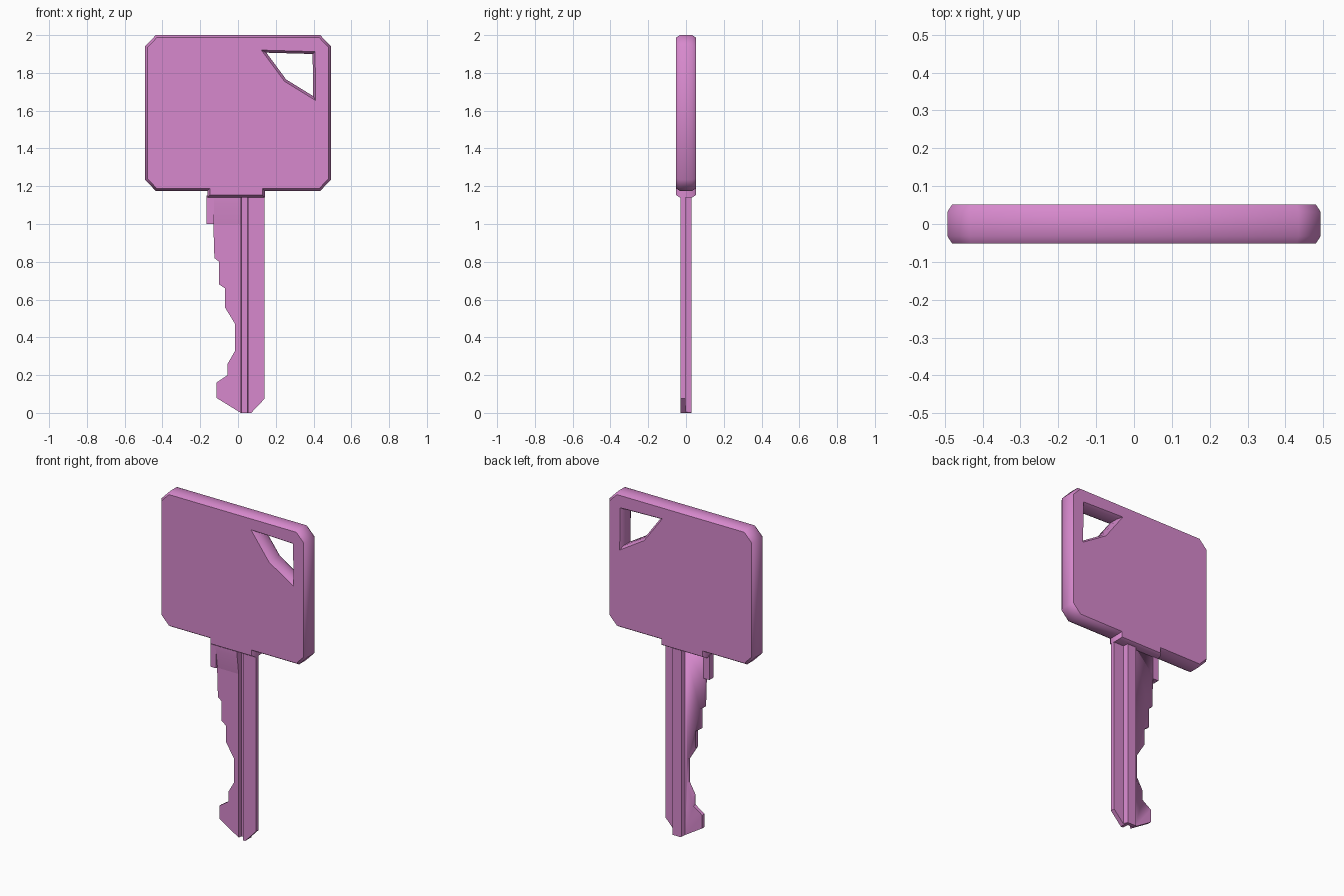
import bpy, bmesh, math
from mathutils import Vector

cube = bpy.data.objects.get("Cube")
if cube:
    bpy.data.objects.remove(cube, do_unlink=True)

pink = bpy.data.materials.new("orchid_pink")
pink.use_nodes = True
COLOUR = (0.68, 0.25, 0.61, 1)
pink.diffuse_color = COLOUR
pink.node_tree.nodes["Principled BSDF"].inputs["Base Color"].default_value = COLOUR


def finish(bm, name, angle):
    """Turn a bmesh into a named, shaded object."""
    bmesh.ops.recalc_face_normals(bm, faces=bm.faces)
    mesh = bpy.data.meshes.new(name)
    bm.to_mesh(mesh)
    bm.free()
    mesh.materials.append(pink)
    ob = bpy.data.objects.new(name, mesh)
    bpy.context.collection.objects.link(ob)
    bpy.ops.object.select_all(action='DESELECT')
    ob.select_set(True)
    bpy.context.view_layer.objects.active = ob
    bpy.ops.object.shade_smooth_by_angle(angle=math.radians(angle))
    return ob


def prism(name, points, vector):
    """Extrude a closed outline of 3D points along a vector."""
    bm = bmesh.new()
    face = bm.faces.new([bm.verts.new(p) for p in points])
    made = bmesh.ops.extrude_face_region(bm, geom=[face])["geom"]
    bmesh.ops.translate(bm, vec=vector,
                        verts=[v for v in made if isinstance(v, bmesh.types.BMVert)])
    return finish(bm, name, 20)


def inset(points, d):
    """Mitred offset to the left of the direction of travel."""
    result = []
    pts = [Vector(p) for p in points]
    for i, p in enumerate(pts):
        a = (p - pts[i - 1]).normalized()
        b = (pts[(i + 1) % len(pts)] - p).normalized()
        na, nb = Vector((-a.y, a.x)), Vector((-b.y, b.x))
        result.append(p + (na + nb) * d / (1 + na.dot(nb)))
    return result


def bevelled_plate(name, loops, half, rim, d):
    """Plate with holes; every rim is bevelled on front and back."""
    bm = bmesh.new()
    caps = {-half: [], half: []}
    for loop in loops:
        rings = []
        for y, amount in ((-half, d), (-rim, 0), (rim, 0), (half, d)):
            ring = [bm.verts.new((p.x, y, p.y)) for p in inset(loop, amount)]
            rings.append(ring)
        for r, s in zip(rings, rings[1:]):
            for i in range(len(r)):
                bm.faces.new((r[i - 1], r[i], s[i], s[i - 1]))
        for y, ring in ((-half, rings[0]), (half, rings[-1])):
            caps[y] += [bm.edges.get((ring[i - 1], ring[i])) for i in range(len(ring))]
    for edges in caps.values():
        bmesh.ops.triangle_fill(bm, edges=edges, use_beauty=True, normal=(0, 1, 0))
    return finish(bm, name, 50)


# Head with clipped corners, lower collar and a keyring hole
head_outline = [(-0.162, 1.14), (0.142, 1.14), (0.142, 1.175), (0.435, 1.175),
                (0.493, 1.235), (0.493, 1.94), (0.435, 2.0), (-0.435, 2.0),
                (-0.493, 1.94), (-0.493, 1.235), (-0.435, 1.175), (-0.162, 1.175)]
hole_outline = [(0.15, 1.907), (0.395, 1.9), (0.398, 1.677), (0.255, 1.765)]
bevelled_plate("head", [head_outline, hole_outline], 0.052, 0.032, 0.013)

# Blade: a stepped, grooved section running the full length
section = [(-0.2, -0.015), (0.015, -0.015), (0.018, 0.008), (0.05, 0.008),
           (0.054, -0.03), (0.142, -0.03), (0.142, -0.003), (0.075, -0.003),
           (0.07, 0.03), (0.01, 0.03), (0.0, 0.008), (-0.2, 0.008)]
blade = prism("blade", [(x, y, -0.05) for x, y in section], (0, 0, 1.21))

# Cut silhouette with teeth and pointed tip
teeth = [(-0.13, 1.15), (-0.13, 0.98), (-0.125, 0.82), (-0.1, 0.8), (-0.1, 0.68),
         (-0.07, 0.66), (-0.07, 0.56), (-0.015, 0.47), (-0.015, 0.33),
         (-0.055, 0.26), (-0.055, 0.2), (-0.115, 0.16), (-0.115, 0.08),
         (0.015, 0), (0.07, 0), (0.141, 0.075), (0.141, 1.15)]
cutter = prism("teeth_cutter", [(x, -0.1, z) for x, z in teeth], (0, 0.2, 0))
mod = blade.modifiers.new("teeth", 'BOOLEAN')
mod.operation = 'INTERSECT'
mod.solver = 'EXACT'
mod.object = cutter
bpy.context.view_layer.objects.active = blade
bpy.ops.object.modifier_apply(modifier=mod.name)
bpy.data.objects.remove(cutter, do_unlink=True)

# Shoulder stop beside the collar
prism("shoulder", [(x, -0.03, z) for x, z in
                   ((-0.166, 1.0), (-0.128, 1.0), (-0.128, 1.15), (-0.166, 1.15))],
      (0, 0.042, 0))

# Sloped run-out where the thin side meets the collar
prism("run_out", [(-0.13, y, z) for y, z in
                  ((-0.014, 0.99), (-0.03, 1.11), (-0.03, 1.15), (-0.0, 1.15), (-0.0, 0.99))],
      (0.145, 0, 0))
